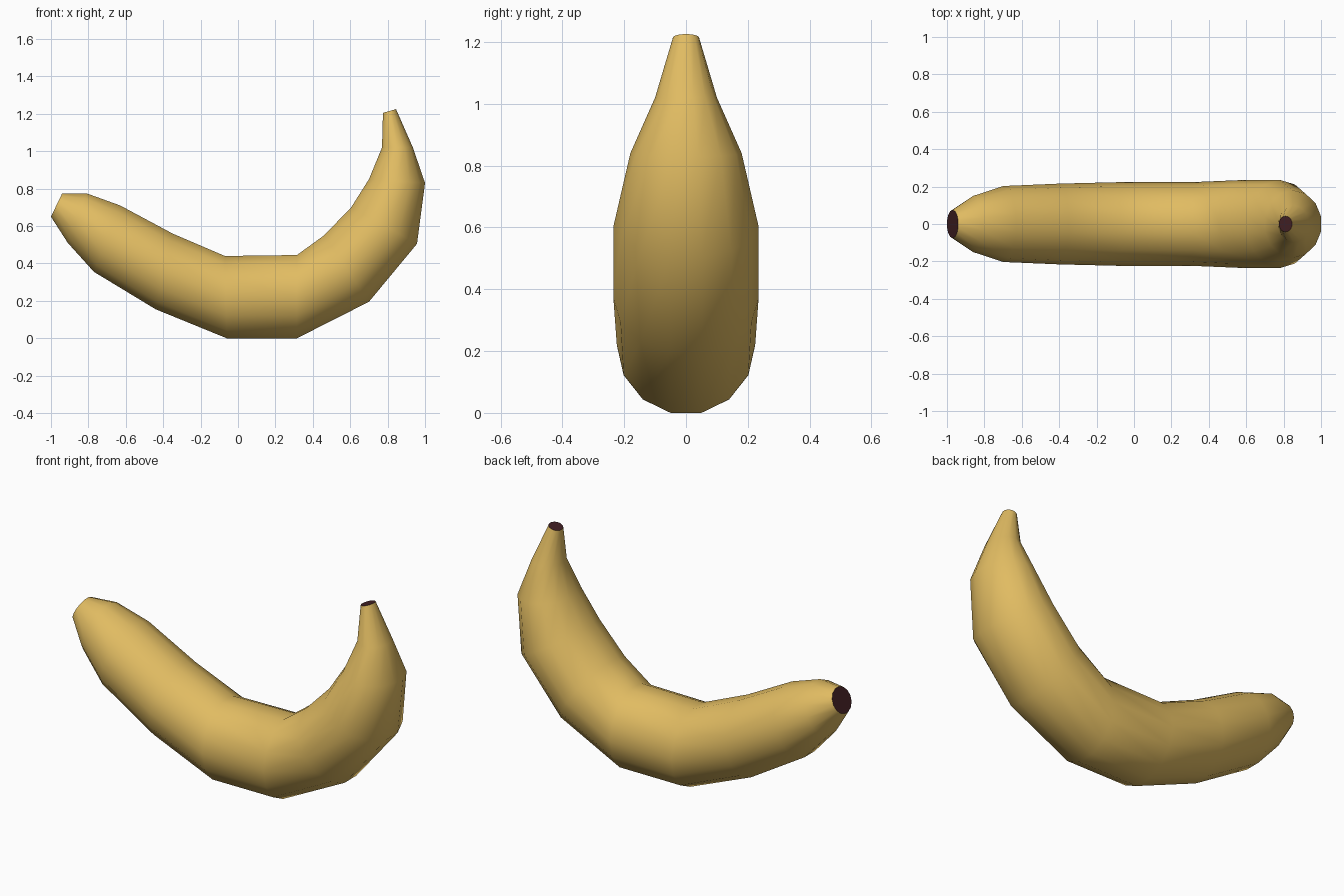
import bpy, bmesh, math
from mathutils import Vector

if "Cube" in bpy.data.objects:
    bpy.data.objects.remove(bpy.data.objects["Cube"])

SIDES = 14

# Cross-sections: outer curve x, z, inner curve x, z, half width in y
RINGS = [
    (-1.00, 0.65, -0.94, 0.775, 0.075),
    (-0.91, 0.51, -0.81, 0.775, 0.15),
    (-0.77, 0.355, -0.63, 0.71, 0.203),
    (-0.44, 0.155, -0.35, 0.56, 0.216),
    (-0.06, 0.0, -0.07, 0.44, 0.224),
    (0.315, 0.0, 0.315, 0.445, 0.224),
    (0.70, 0.195, 0.46, 0.55, 0.235),
    (0.957, 0.505, 0.605, 0.70, 0.235),
    (1.00, 0.83, 0.70, 0.85, 0.18),
    (0.935, 1.02, 0.77, 1.02, 0.10),
    (0.845, 1.225, 0.775, 1.205, 0.042),
]


def material(name, color):
    m = bpy.data.materials.new(name)
    m.diffuse_color = (*color, 1)
    m.use_nodes = True
    m.node_tree.nodes["Principled BSDF"].inputs["Base Color"].default_value = m.diffuse_color
    return m


# Banana: rings of an even-sided ellipse bridged along the bend
bm = bmesh.new()
loops = []
flat = math.cos(math.pi / SIDES)  # flat sides face the inner and outer curve
for ox, oz, ix, iz, w in RINGS:
    outer, inner = Vector((ox, 0, oz)), Vector((ix, 0, iz))
    mid, half = (outer + inner) / 2, (outer - inner) / 2 / flat
    loop = []
    for k in range(SIDES):
        a = 2 * math.pi * (k + 0.5) / SIDES
        loop.append(bm.verts.new(mid + half * math.cos(a) + Vector((0, w * math.sin(a), 0))))
    loops.append(loop)
for a, b in zip(loops, loops[1:]):
    for k in range(SIDES):
        n = (k + 1) % SIDES
        bm.faces.new((a[k], a[n], b[n], b[k]))

# Dark ends: blossom tip and cut stem
for loop in (loops[0], loops[-1]):
    bm.faces.new(loop).material_index = 1
bmesh.ops.recalc_face_normals(bm, faces=bm.faces[:])

mesh = bpy.data.meshes.new("banana")
bm.to_mesh(mesh)
bm.free()
mesh.materials.append(material("yellow peel", (0.75, 0.50, 0.122)))
mesh.materials.append(material("dark brown ends", (0.05, 0.013, 0.016)))
banana = bpy.data.objects.new("banana", mesh)
bpy.context.collection.objects.link(banana)
bpy.context.view_layer.objects.active = banana
banana.select_set(True)
bpy.ops.object.shade_smooth_by_angle(angle=math.radians(50))
